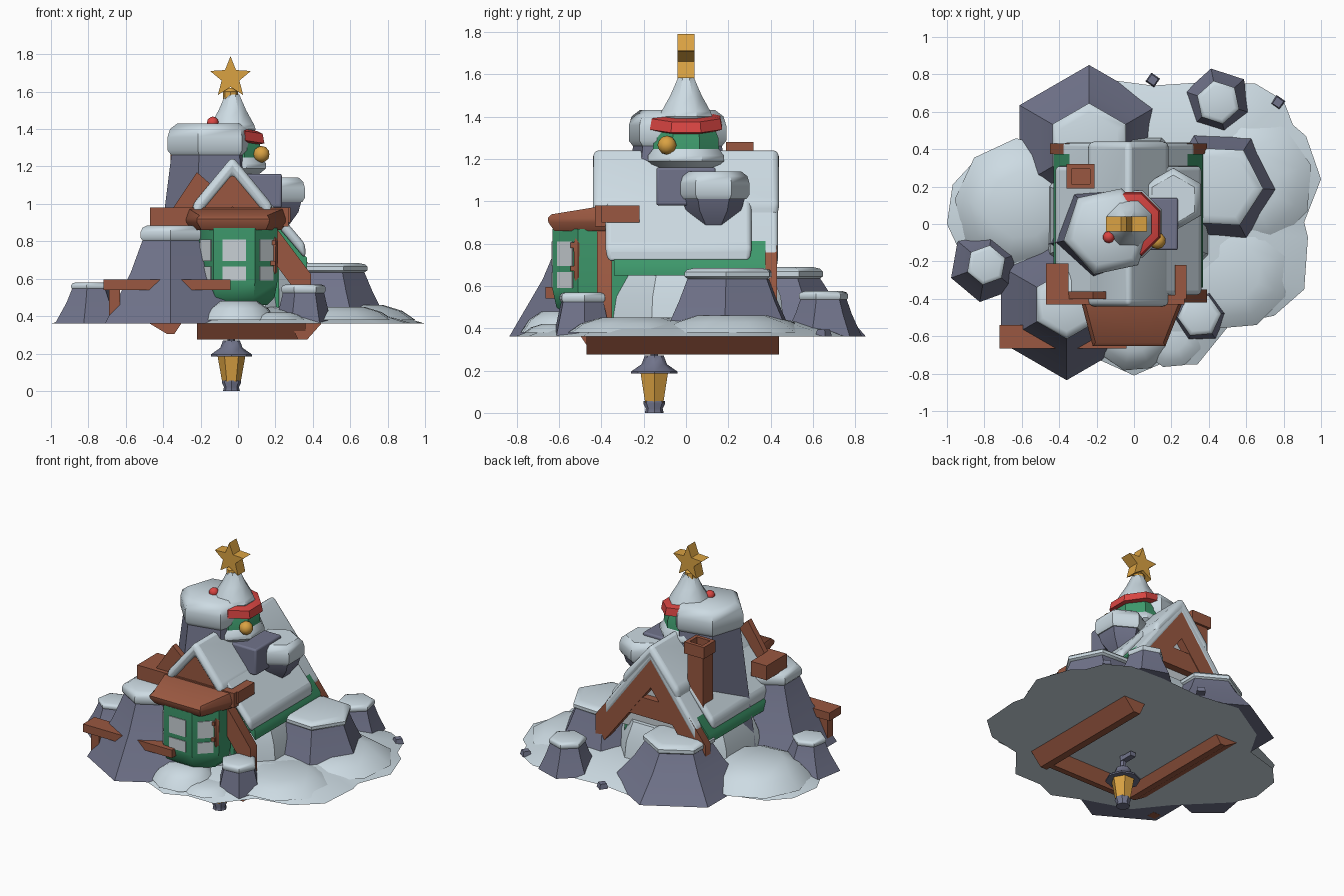
import bpy, bmesh, math
from mathutils import Matrix, Vector

if "Cube" in bpy.data.objects:
    bpy.data.objects.remove(bpy.data.objects["Cube"])


def mat(name, r, g, b):
    m = bpy.data.materials.new(name)
    m.diffuse_color = (r, g, b, 1)
    m.use_nodes = True
    m.node_tree.nodes["Principled BSDF"].inputs["Base Color"].default_value = m.diffuse_color
    return m


SNOW = mat("snow", 0.61, 0.71, 0.77)
SLATE = mat("slate", 0.165, 0.175, 0.26)
WOOD = mat("brown_wood", 0.32, 0.097, 0.052)
GREEN = mat("green", 0.048, 0.32, 0.15)
GOLD = mat("gold", 0.70, 0.36, 0.055)
RED = mat("red", 0.70, 0.06, 0.055)
PANE = mat("window_pane", 0.58, 0.63, 0.66)


def finish(name, bm, m, bevel=0):
    bmesh.ops.recalc_face_normals(bm, faces=bm.faces)
    me = bpy.data.meshes.new(name)
    bm.to_mesh(me)
    bm.free()
    me.materials.append(m)
    ob = bpy.data.objects.new(name, me)
    bpy.context.collection.objects.link(ob)
    if bevel:
        b = ob.modifiers.new("bevel", 'BEVEL')
        b.width, b.segments = bevel, 3
    bpy.ops.object.select_all(action='DESELECT')
    ob.select_set(True)
    bpy.context.view_layer.objects.active = ob
    bpy.ops.object.shade_smooth_by_angle(angle=math.radians(40))
    return ob


def skin(name, rings, m, bevel=0):
    """Join closed rings of 3D points and cap both ends."""
    bm = bmesh.new()
    vs = [[bm.verts.new(p) for p in r] for r in rings]
    n = len(vs[0])
    for a, b in zip(vs, vs[1:]):
        for i in range(n):
            bm.faces.new((a[i], a[(i + 1) % n], b[(i + 1) % n], b[i]))
    bm.faces.new(vs[0])
    bm.faces.new(vs[-1])
    return finish(name, bm, m, bevel)


def turned(name, x, y, prof, m, n=6, rot=0, sx=1, sy=1):
    return skin(name, [[(x + sx * r * math.cos(math.radians(rot) + math.tau * i / n),
                         y + sy * r * math.sin(math.radians(rot) + math.tau * i / n), z)
                        for i in range(n)] for r, z in prof], m)


def prism(name, pts, y0, y1, m, bevel=0):
    return skin(name, [[(x, y, z) for x, z in pts] for y in (y0, y1)], m, bevel)


def box(name, lo, hi, m, bevel=0):
    return prism(name, [(lo[0], lo[2]), (hi[0], lo[2]), (hi[0], hi[2]), (lo[0], hi[2])],
                 lo[1], hi[1], m, bevel)


def chevron(name, apex, w, d, t, y0, y1, m, bevel=0):
    c = -0.03
    return prism(name, [(c - w, apex - d), (c, apex), (c + w, apex - d),
                        (c + w, apex - d - t), (c, apex - t), (c - w, apex - d - t)], y0, y1, m, bevel)


def ball(name, loc, r, m):
    bm = bmesh.new()
    bmesh.ops.create_icosphere(bm, subdivisions=2, radius=r, matrix=Matrix.Translation(loc))
    finish(name, bm, m)


# snowy ground slab with an irregular outline
outline = [(-1, 0), (-.97, .21), (-.85, .34), (-.61, .41), (-.5, .6), (-.2, .78), (.1, .74), (.4, .76),
           (.65, .75), (.8, .66), (.85, .53), (.92, .47), (1, .24), (.91, .01), (.93, -.07), (.91, -.35),
           (.75, -.49), (.51, -.54), (.34, -.75), (.14, -.75), (0, -.81), (-.2, -.72), (-.5, -.62),
           (-.66, -.42), (-.93, -.15)]
skin("snow_ground", [[(x * s, y * s, z) for x, y in outline]
                     for s, z in ((1, .36), (.9, .39), (.72, .43), (.5, .45))], SNOW)
# soft drifts
for i, (x, y, r, z) in enumerate([(-.6, .1, .36, .5), (.6, .22, .36, .46), (.52, -.25, .32, .45),
                                  (0, -.58, .21, .48), (.2, -.6, .17, .42)]):
    turned(f"snow_drift_{i}", x, y, [(r, .38), (r * .8, .38 + .6 * (z - .38)), (r * .5, z)], SNOW, 9, 15)
turned("snow_bank_at_house", -.03, .02, [(.47, .38), (.45, .55), (.40, .67)], SNOW, 8, 22.5, 1, 1.03)

# tapered rocks: x, y, base radius, cap radius, base z, rock top, cap top, turn
rocks = [(-.24, .42, .43, .22, .361, .64, .69, 30), (-.36, -.43, .405, .18, .361, .81, .885, 30),
         (.46, .2, .345, .225, .361, .64, .685, -3), (.45, .65, .185, .115, .361, .54, .575, 42),
         (-.79, -.22, .2, .105, .361, .55, .58, 20), (.35, -.49, .15, .115, .361, .53, .57, 5),
         (-.14, -.04, .33, .235, .42, 1.27, 1.43, 12), (.21, .13, .05, .165, .86, 1.02, 1.14, 30)]
for i, (x, y, rb, rc, z0, z1, z2, a) in enumerate(rocks):
    h = z2 - z1
    mid = rc + .3 * (rb - rc)
    turned(f"rock_{i}", x, y, [(rb, z0), (mid, z0 + .6 * (z1 - z0)), (rc * .93, z1 + .01)], SLATE, 6, a)
    turned(f"rock_snow_cap_{i}", x, y, [(rc * .94, z1 - .01), (rc * 1.03, z1 + .1 * h), (rc * 1.03, z1 + .55 * h),
                                        (rc * .97, z1 + .82 * h), (rc * .8, z2)], SNOW, 6, a)
for i, (x, y) in enumerate([(.1, .77), (.77, .65), (.47, -.47)]):
    turned(f"pebble_{i}", x, y, [(.04, .362), (.03, .395)], SLATE, 4, 10)

# house roof: green boards, layered snow, brown frames
chevron("roof_boards", 1.19, .40, .48, .06, -.34, .375, GREEN)
chevron("roof_snow_upper", 1.255, .215, .26, .1, -.44, .44, SNOW, .03)
chevron("roof_snow_middle", 1.235, .35, .47, .1, -.34, .435, SNOW, .02)
chevron("roof_snow_lower", 1.245, .39, .46, .08, -.38, .31, SNOW, .025)
box("house_wall_core", (-.28, -.36, .4), (.22, .36, .76), GREEN)
chevron("front_gable_frame", 1.185, .42, .56, .2, -.42, -.35, WOOD)
chevron("back_gable_frame", 1.205, .42, .54, .25, .375, .43, WOOD)
prism("front_gable_panel", [(-.29, .8), (-.03, 1.16), (.23, .8)], -.41, -.37, WOOD)
prism("front_left_board", [(-.40, .9), (-.22, 1.17), (-.14, 1.1), (-.2, .9)], -.40, -.36, WOOD)
box("back_crossbar", (-.25, .375, .74), (.19, .425, .87), WOOD)
prism("back_gable_window", [(-.3, .62), (-.03, 1.05), (.24, .62)], .365, .373, PANE)
box("front_beam", (-.47, -.43, .88), (.27, -.38, .98), WOOD)
box("left_balcony_block", (-.47, -.42, .88), (-.35, -.21, .98), WOOD)
box("right_balcony_block", (.22, -.4, .9), (.28, -.22, .98), WOOD)

# chimneys
box("brick_chimney", (-.345, .2, .75), (-.225, .305, 1.22), WOOD)
for i, (a, b) in enumerate([((-.36, .19), (-.21, .215)), ((-.36, .295), (-.21, .32)),
                            ((-.36, .19), (-.335, .32)), ((-.235, .19), (-.21, .32))]):
    box(f"chimney_rim_{i}", (*a, 1.2), (*b, 1.28), WOOD)
box("slate_chimney", (.04, -.14, .98), (.235, .14, 1.16), SLATE, .012)

# bay window at the front, outline scaled about its back edge
bay = [(-.21, 0), (-.21, -.13), (-.13, -.25), (.09, -.25), (.21, -.13), (.21, 0)]
hood = [(-.27, 0), (-.27, -.03), (-.21, -.26), (.16, -.26), (.25, -.03), (.25, 0)]


def bay_ring(s, z, pts=bay, rise=0):
    return [(x * s, -.38 + y * s, z + rise * (.25 + y)) for x, y in pts]


skin("bay_body", [bay_ring(.75, .46), bay_ring(.93, .5), bay_ring(1, .58), bay_ring(1, .87)], GREEN)
skin("bay_roof", [bay_ring(.93, .86, hood), bay_ring(1.04, .9, hood), bay_ring(1.05, .92, hood),
                  bay_ring(.98, .94, hood, .16)], WOOD)
for f in (1, 2, 3):
    a, b = Vector(bay[f]), Vector(bay[f + 1])
    t = (b - a).normalized()
    nrm = Vector((t.y, -t.x))
    c = (a + b) / 2 + Vector((0, -.38))
    u = .063 if f == 2 else .05
    for row, (z0, z1) in enumerate(((.59, .665), (.695, .81))):
        rings = []
        for k in (-.003, .005):
            p, q = c - t * u + nrm * k, c + t * u + nrm * k
            rings.append([(p.x, p.y, z0), (q.x, q.y, z0), (q.x, q.y, z1), (p.x, p.y, z1)])
        skin(f"bay_pane_{f}_{row}", rings, PANE)
# curved wooden sled leaning on the bay's right side
for i, x in enumerate((.14, .19)):
    turned(f"sled_runner_{i}", x, -.51 - .02 * (1 - i), [(.005, .6), (.022, .64), (.024, .8), (.006, .85)], WOOD, 6)
for i, z in enumerate((.67, .78)):
    box(f"sled_slat_{i}", (.13, -.545, z), (.2, -.515, z + .025), WOOD)

# railing on the left
box("railing_plank", (-.72, -.665, .54), (-.04, -.54, .595), WOOD)
box("railing_post", (-.69, -.62, .36), (-.63, -.56, .55), WOOD)
prism("railing_brace", [(-.64, .4), (-.64, .46), (-.56, .54), (-.5, .54)], -.61, -.57, WOOD)

# beams poking out under the ground, sides sloping inward
prism("under_beam_right", [(.28, .365), (.45, .365), (.37, .275), (.32, .275)], -.47, .44, WOOD)
prism("under_beam_left", [(-.48, .365), (-.3, .365), (-.34, .305), (-.38, .305)], -.45, .44, WOOD)
skin("under_beam_cross", [[(x, -.5, .365), (x, -.36, .365), (x, -.4, .275), (x, -.44, .275)]
                          for x in (-.22, .36)], WOOD)

# hanging lantern
L = (-.035, -.15)
turned("lantern_foot", *L, [(.045, 0), (.04, .02), (.052, .045), (.05, .055)], SLATE, 8)
turned("lantern_glass", *L, [(.05, .05), (.075, .19)], GOLD, 6)
turned("lantern_hood", *L, [(.11, .185), (.11, .195), (.06, .23), (.045, .27)], SLATE, 8)
turned("lantern_hook", *L, [(.02, .26), (.02, .37)], SLATE, 6)
box("lantern_hook_arm", (-.055, -.15, .32), (-.015, -.05, .35), SLATE)

# decorated tree on the summit
T = (-.03, 0)
turned("tree_tier_snow", *T, [(.13, 1.14), (.195, 1.19), (.195, 1.215), (.15, 1.27)], SNOW, 8, 22.5)
turned("tree_green", *T, [(.17, 1.22), (.165, 1.3), (.12, 1.41)], GREEN, 8, 22.5)
# garland band, tilted down toward +x
g = [[(x, y, z - .15 * x) for x, y, z in
      [(T[0] + r * math.cos(math.pi * (k + .5) / 4), r * math.sin(math.pi * (k + .5) / 4), h) for k in range(8)]]
     for r, h in ((.155, 1.335), (.185, 1.345), (.175, 1.395), (.14, 1.405))]
skin("tree_garland", g, RED)
turned("tree_snow_cone", *T, [(.11, 1.36), (.135, 1.4), (.125, 1.425), (.08, 1.5), (.04, 1.585)], SNOW, 8, 22.5)
turned("star_socket", -.04, 0, [(.04, 1.56), (.04, 1.6), (.02, 1.62)], GOLD, 8)
ball("gold_bauble", (.125, -.09, 1.265), .045, GOLD)
ball("red_bauble", (-.135, -.07, 1.435), .032, RED)
star = [(-.04 + r * math.sin(math.pi * i / 5), 1.675 + r * math.cos(math.pi * i / 5))
        for i in range(10) for r in [.115 if i % 2 == 0 else .05]]
prism("star", star, -.04, .04, GOLD)
